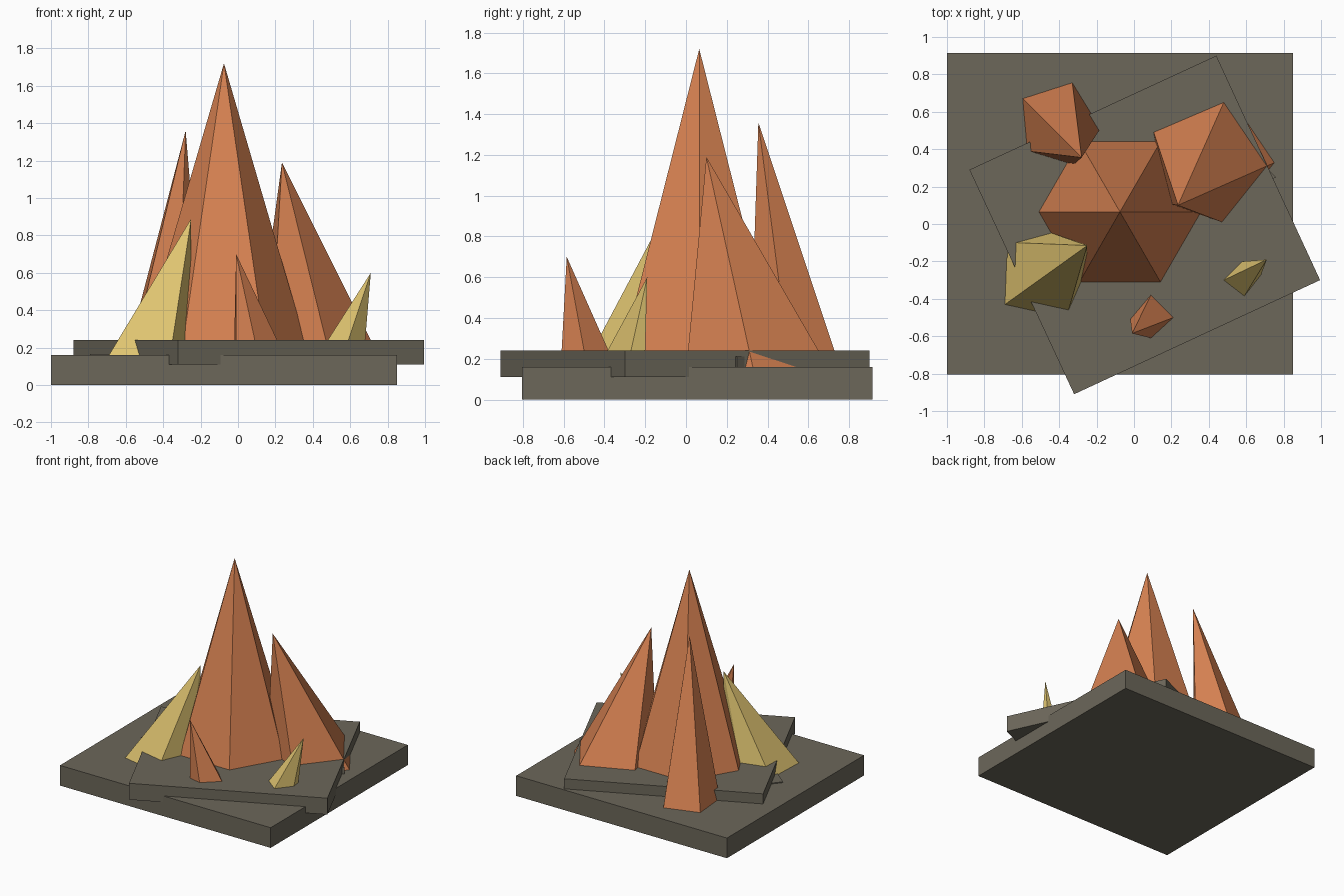
import bpy, bmesh, math
from mathutils import Vector

if "Cube" in bpy.data.objects:
    bpy.data.objects.remove(bpy.data.objects["Cube"])


def material(name, rgb):
    m = bpy.data.materials.new(name)
    m.diffuse_color = (*rgb, 1)
    m.use_nodes = True
    m.node_tree.nodes["Principled BSDF"].inputs["Base Color"].default_value = m.diffuse_color
    return m


STONE = material("dark stone", (0.15, 0.136, 0.102))
ORANGE = material("orange crystal", (0.68, 0.223, 0.084))
YELLOW = material("yellow crystal", (0.73, 0.546, 0.162))


def finish(name, bm, mat):
    bmesh.ops.recalc_face_normals(bm, faces=bm.faces)
    me = bpy.data.meshes.new(name)
    bm.to_mesh(me)
    bm.free()
    me.materials.append(mat)
    ob = bpy.data.objects.new(name, me)
    bpy.context.collection.objects.link(ob)


def slab(name, corners, z0, z1):
    """Flat block extruded from its outline."""
    bm = bmesh.new()
    f = bm.faces.new([bm.verts.new((x, y, z0)) for x, y in corners])
    top = bmesh.ops.extrude_face_region(bm, geom=[f])["geom"]
    bmesh.ops.translate(bm, vec=(0, 0, z1 - z0),
                        verts=[v for v in top if isinstance(v, bmesh.types.BMVert)])
    finish(name, bm, STONE)


def spire(name, apex, foot, z, mat, root=0.12):
    """Leaning faceted spike through a footprint at height z, rooted in the stone."""
    bm = bmesh.new()
    a = Vector(apex)
    k = (a.z - root) / (a.z - z)
    ring = [bm.verts.new(a + (Vector((x, y, z)) - a) * k) for x, y in foot]
    tip = bm.verts.new(a)
    bm.faces.new(ring)
    for i, v in enumerate(ring):
        bm.faces.new((v, ring[(i + 1) % len(ring)], tip))
    finish(name, bm, mat)


# Stone blocks
slab("lower_slab", [(-1, -0.805), (0.85, -0.805), (0.85, 0.915), (-1, 0.915)], 0, 0.16)
slab("upper_slab", [(0.44, 0.90), (-0.88, 0.29), (-0.32, -0.91), (0.995, -0.30)], 0.11, 0.24)

# Small stone chips peeking out beside the upper slab
slab("left_chip", [(-0.79, -0.09), (-0.64, -0.21), (-0.55, -0.10), (-0.70, 0.02)], 0.12, 0.167)
slab("right_chip", [(0.76, 0.25), (0.70, 0.31), (0.62, 0.24), (0.70, 0.22)], 0.12, 0.21)

# Tall central spire
hexagon = [(-0.075 + 0.433 * math.cos(i * math.pi / 3),
            0.065 + 0.433 * math.sin(i * math.pi / 3)) for i in range(6)]
spire("central_spire", (-0.075, 0.065, 1.72), hexagon, 0.24, ORANGE)

# Leaning side spires
spire("right_spire", (0.235, 0.10, 1.19),
      [(0.105, 0.49), (0.48, 0.65), (0.71, 0.31), (0.47, 0.01), (0.18, 0.11)], 0.24, ORANGE)
spire("back_spire", (-0.28, 0.355, 1.36),
      [(-0.595, 0.67), (-0.33, 0.755), (-0.18, 0.51), (-0.325, 0.315), (-0.57, 0.39)], 0.16, ORANGE)
spire("front_spire", (-0.01, -0.585, 0.70),
      [(-0.02, -0.51), (0.09, -0.38), (0.21, -0.50), (0.09, -0.61), (-0.01, -0.585)], 0.24, ORANGE)
spire("left_yellow_spire", (-0.25, -0.115, 0.89),
      [(-0.677, -0.098), (-0.69, -0.43), (-0.362, -0.502), (-0.255, -0.26),
       (-0.26, -0.10), (-0.465, -0.04)], 0.16, YELLOW)
spire("right_yellow_spire", (0.71, -0.19, 0.60),
      [(0.48, -0.30), (0.59, -0.385), (0.68, -0.27), (0.67, -0.20), (0.58, -0.20)], 0.24, YELLOW)
